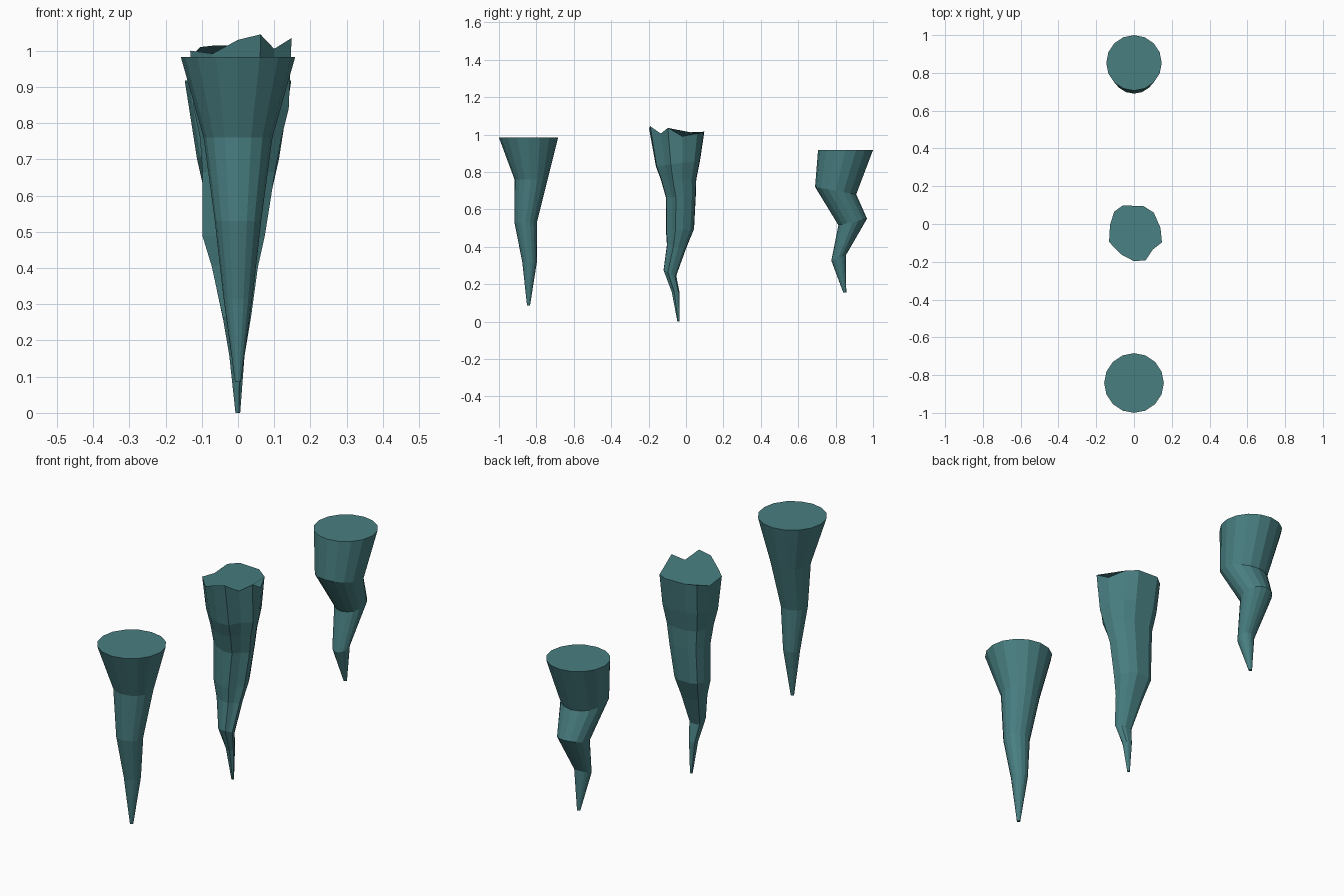
import bpy, bmesh, math

mat = bpy.data.materials.new("teal_stone")
mat.diffuse_color = (0.065, 0.21, 0.22, 1)


def loft(name, rings):
    """Skin a stack of equal-sized point rings and cap both ends."""
    bm = bmesh.new()
    loops = [[bm.verts.new(p) for p in ring] for ring in rings]
    n = len(loops[0])
    for a, b in zip(loops, loops[1:]):
        for i in range(n):
            j = (i + 1) % n
            bm.faces.new((a[i], a[j], b[j], b[i]))
    bm.faces.new(loops[0])
    bm.faces.new(loops[-1])
    bmesh.ops.recalc_face_normals(bm, faces=bm.faces)
    me = bpy.data.meshes.new(name)
    bm.to_mesh(me)
    bm.free()
    me.materials.append(mat)
    ob = bpy.data.objects.new(name, me)
    bpy.context.collection.objects.link(ob)
    return ob


def ring(rx, y0, z0, y1, z1, n=16):
    """Ellipse spanning the two side-profile points (y0,z0) and (y1,z1)."""
    pts = []
    for i in range(n):
        a = 2 * math.pi * i / n
        t = (1 + math.sin(a)) / 2
        pts.append((rx * math.cos(a), y0 + (y1 - y0) * t, z0 + (z1 - z0) * t))
    return pts


# Straight spike at the -y end
loft("straight_spike", [ring(*r) for r in [
    (0.008, -0.85, 0.085, -0.834, 0.085),
    (0.040, -0.875, 0.315, -0.797, 0.32),
    (0.064, -0.917, 0.53, -0.797, 0.53),
    (0.095, -0.917, 0.76, -0.740, 0.76),
    (0.158, -1.0, 0.983, -0.684, 0.983)]])

# Twisted spike at the +y end
loft("bent_spike", [ring(*r) for r in [
    (0.008, 0.841, 0.155, 0.857, 0.155),
    (0.041, 0.777, 0.325, 0.855, 0.355),
    (0.075, 0.815, 0.515, 0.968, 0.55),
    (0.113, 0.690, 0.72, 0.910, 0.68),
    (0.147, 0.706, 0.917, 1.0, 0.917)]])

# Jagged central spike: broken rim outline (x, y, z)
rim = [(0.14, -0.02, 0.99), (0.105, 0.06, 1.005), (0.05, 0.095, 1.013),
       (-0.06, 0.098, 1.015), (-0.105, 0.065, 1.01), (-0.127, -0.005, 0.985),
       (-0.132, -0.095, 1.0), (-0.07, -0.16, 0.992), (0.0, -0.197, 1.03),
       (0.062, -0.192, 1.045), (0.10, -0.135, 1.005), (0.148, -0.097, 1.035)]
rx0, rx1, ry0, ry1 = -0.132, 0.148, -0.197, 0.098


def scaled_rim(z, x0, x1, y0, y1, tilt=0.0):
    """Rim outline refitted to a lower cross-section."""
    return [(x0 + (x1 - x0) * (x - rx0) / (rx1 - rx0),
             y0 + (y1 - y0) * (y - ry0) / (ry1 - ry0),
             z + tilt * ((y - ry0) / (ry1 - ry0) - 0.5)) for x, y, _ in rim]


loft("jagged_spike", [scaled_rim(*r) for r in [
    (0.0, -0.007, 0.006, -0.046, -0.036),
    (0.157, -0.024, 0.018, -0.076, -0.035),
    (0.26, -0.042, 0.036, -0.120, -0.052, -0.03),
    (0.40, -0.072, 0.055, -0.102, 0.0, -0.02),
    (0.49, -0.098, 0.074, -0.107, 0.043, 0.01),
    (0.665, -0.098, 0.102, -0.108, 0.052),
    (0.76, -0.105, 0.12, -0.135, 0.055),
    (0.845, -0.122, 0.14, -0.161, 0.075, 0.03)]] + [rim])
